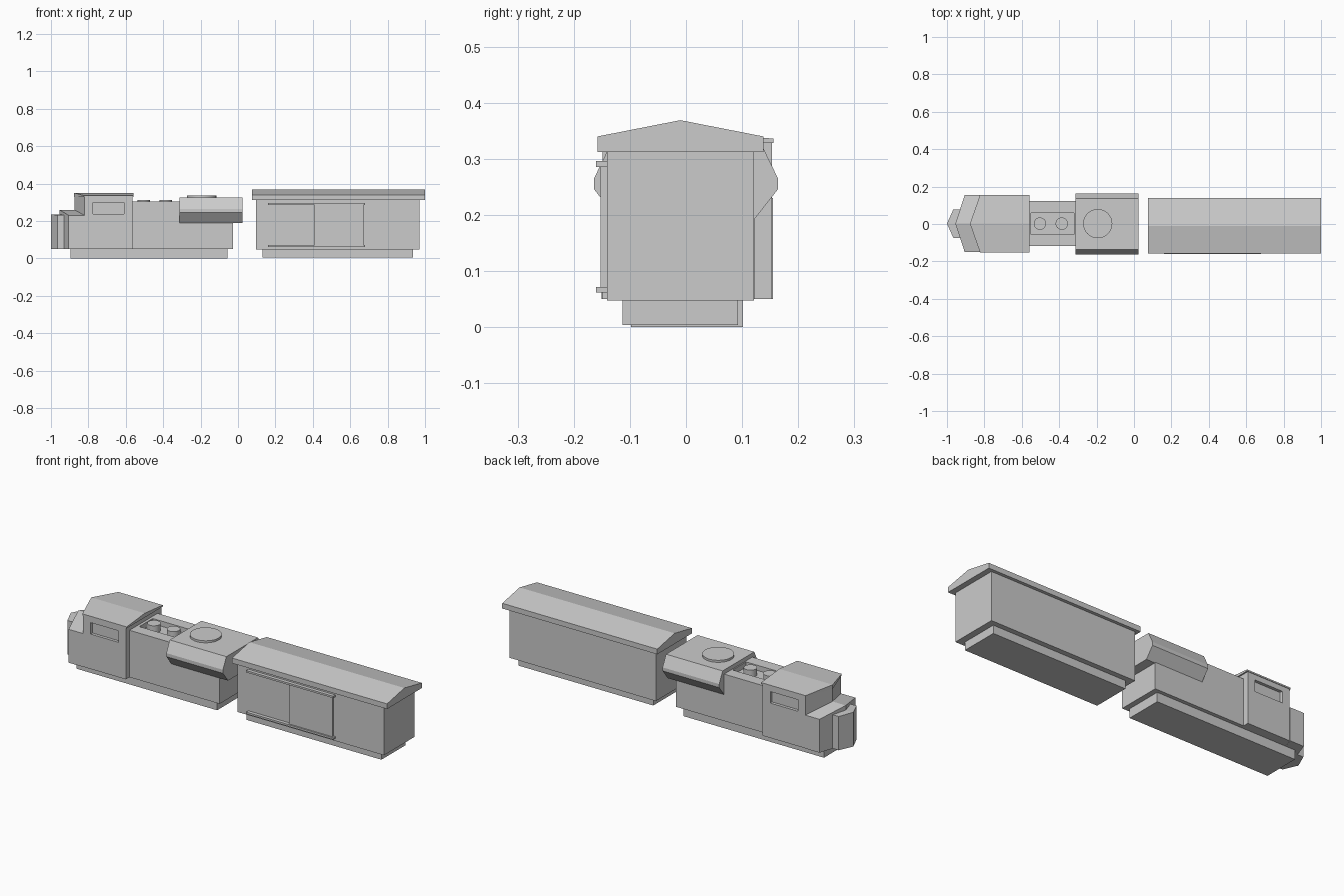
import bpy, bmesh

if "Cube" in bpy.data.objects:
    bpy.data.objects.remove(bpy.data.objects["Cube"])

LOCO_Y, CAR_Y = 0.002, -0.01


def finish(name, bm, y=0.0):
    bmesh.ops.recalc_face_normals(bm, faces=bm.faces)
    me = bpy.data.meshes.new(name)
    bm.to_mesh(me)
    bm.free()
    ob = bpy.data.objects.new(name, me)
    ob.location.y = y
    bpy.context.collection.objects.link(ob)
    return ob


def box(name, x, y, z, oy=0.0):
    bm = bmesh.new()
    bmesh.ops.create_cube(bm, size=1)
    for v in bm.verts:
        v.co = [r[0] + (c + 0.5) * (r[1] - r[0]) for r, c in zip((x, y, z), v.co)]
    return finish(name, bm, oy)


def mirror(ob):
    m = ob.modifiers.new("mirror", 'MIRROR')
    m.use_axis = (False, True, False)
    m.merge_threshold = 0.0005
    return ob


def plan_block(name, half, z0, eave, ridge, oy=LOCO_Y):
    """Half plan outline raised to a top that slopes from ridge to eave, mirrored in y."""
    w = max(y for _, y in half)
    bm = bmesh.new()
    lo = [bm.verts.new((x, y, z0)) for x, y in half]
    hi = [bm.verts.new((x, y, ridge + (eave - ridge) * y / w)) for x, y in half]
    bm.faces.new(lo)
    bm.faces.new(hi)
    for i in range(len(half) - 1):
        bm.faces.new((lo[i], lo[i + 1], hi[i + 1], hi[i]))
    return mirror(finish(name, bm, oy))


def extrude_x(name, half, x0, x1, oy):
    """Half (y, z) section, mirrored to a full section and swept along x."""
    pts = half + [(-y, z) for y, z in reversed(half) if y > 0]
    bm = bmesh.new()
    f = bm.faces.new([bm.verts.new((x0, y, z)) for y, z in pts])
    r = bmesh.ops.extrude_face_region(bm, geom=[f])
    for v in r["geom"]:
        if isinstance(v, bmesh.types.BMVert):
            v.co.x = x1
    return finish(name, bm, oy)


def disc(name, x, r, z0, z1):
    bpy.ops.mesh.primitive_cylinder_add(vertices=32, radius=r, depth=z1 - z0,
                                        location=(x, LOCO_Y, (z0 + z1) / 2))
    ob = bpy.context.object
    ob.name = name
    bpy.ops.object.shade_smooth_by_angle()


def cut(ob, cutter):
    m = ob.modifiers.new("cut", 'BOOLEAN')
    m.operation, m.object, m.solver = 'DIFFERENCE', cutter, 'EXACT'
    cutter.hide_render = True
    cutter.hide_set(True)


# Locomotive underframe
box("loco_underframe", (-0.895, -0.056), (-0.1, 0.1), (0, 0.05), LOCO_Y)

# Cab with V front, recessed side windows and low gabled roof
cab = plan_block("cab", [(-0.875, 0), (-0.82, 0.151), (-0.565, 0.151), (-0.565, 0)],
                 0.05, 0.33, 0.335)
cut(cab, mirror(box("window_cutter", (-0.775, -0.61), (0.135, 0.2), (0.238, 0.3), LOCO_Y)))
plan_block("cab_roof", [(-0.877, 0), (-0.823, 0.154), (-0.558, 0.154), (-0.558, 0)],
           0.328, 0.336, 0.351)

# Nose and front snout
plan_block("nose", [(-0.955, 0), (-0.905, 0.153), (-0.82, 0.153), (-0.875, 0)],
           0.05, 0.23, 0.26)
plan_block("snout", [(-1.0, 0), (-0.966, 0.076), (-0.925, 0.076), (-0.925, 0)],
           0.05, 0.232, 0.235)

# Engine hood with sunken fan tray
hood = box("hood", (-0.565, -0.027), (-0.12, 0.12), (0.05, 0.303), LOCO_Y)
cut(hood, box("tray_cutter", (-0.55, -0.32), (-0.057, 0.057), (0.275, 0.4), LOCO_Y))
for i, x in enumerate((-0.503, -0.386)):
    disc(f"hood_fan_{i + 1}", x, 0.033, 0.274, 0.313)

# Flared radiator with large fan
extrude_x("radiator", [(0.12, 0.19), (0.164, 0.246), (0.164, 0.265), (0.135, 0.325)],
          -0.313, 0.025, LOCO_Y - 0.002)
disc("radiator_fan", -0.194, 0.078, 0.32, 0.336)

# Wagon underframe, body and gabled roof
box("wagon_underframe", (0.13, 0.935), (-0.103, 0.103), (0.004, 0.05), CAR_Y)
box("wagon_body", (0.095, 0.97), (-0.131, 0.131), (0.048, 0.313), CAR_Y)
extrude_x("wagon_roof", [(0, 0.369), (0.148, 0.34), (0.148, 0.312)][::-1], 0.075, 1.0, CAR_Y)

# Sliding door and its rails on the front side only
box("sliding_door", (0.41, 0.67), (-0.142, -0.13), (0.07, 0.288), CAR_Y)
for n, z in (("upper", 0.286), ("lower", 0.062)):
    box(f"{n}_door_rail", (0.16, 0.68), (-0.15, -0.13), (z, z + 0.01), CAR_Y)
